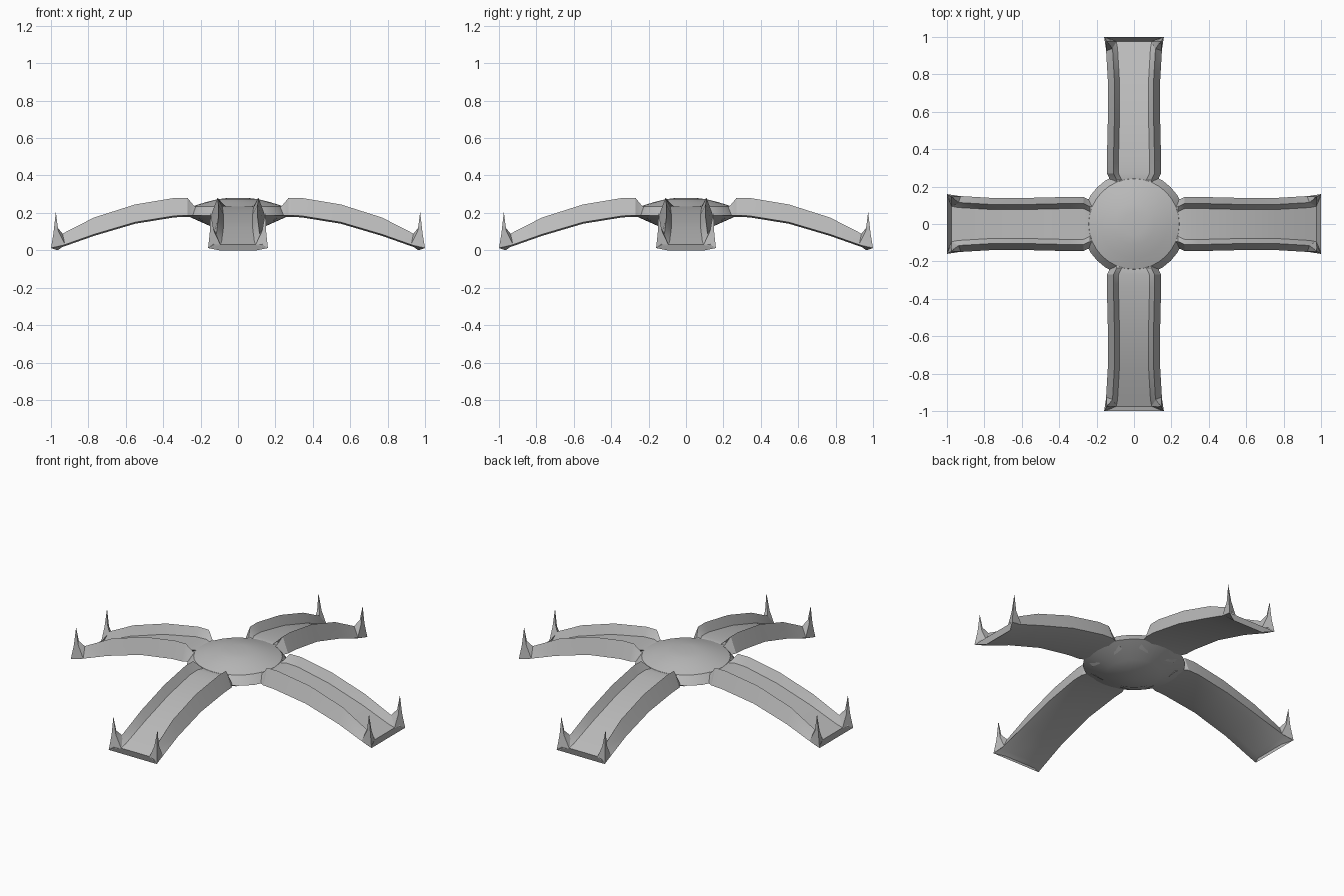
import bpy, bmesh, math
from mathutils import Matrix, Vector

cube = bpy.data.objects.get("Cube")
if cube:
    bpy.data.objects.remove(cube)

grey = bpy.data.materials.new("plain_grey")
grey.use_nodes = True
GREY = (0.5, 0.5, 0.5, 1)
grey.diffuse_color = GREY
grey.node_tree.nodes["Principled BSDF"].inputs["Base Color"].default_value = GREY


def finish(bm, name, angle=30):
    bmesh.ops.recalc_face_normals(bm, faces=bm.faces)
    mesh = bpy.data.meshes.new(name)
    bm.to_mesh(mesh)
    bm.free()
    mesh.materials.append(grey)
    obj = bpy.data.objects.new(name, mesh)
    bpy.context.collection.objects.link(obj)
    bpy.ops.object.select_all(action='DESELECT')
    obj.select_set(True)
    bpy.context.view_layer.objects.active = obj
    bpy.ops.object.shade_smooth_by_angle(angle=math.radians(angle))
    return obj


def loft(bm, rings, cap_start=True, cap_end=True):
    rows = [[bm.verts.new(p) for p in ring] for ring in rings]
    for a, b in zip(rows, rows[1:]):
        for i in range(len(a)):
            j = (i + 1) % len(a)
            bm.faces.new((a[i], a[j], b[j], b[i]))
    if cap_start:
        bm.faces.new(rows[0])
    if cap_end:
        bm.faces.new(rows[-1])
    return rows


# Hub: shallow dome with a bevelled rim and a conical underside
def make_hub():
    bm = bmesh.new()
    profile = [(0, .28), (.06, .279), (.11, .273), (.18, .255), (.242, .235),
               (.278, .187), (.15, .13), (0, .095)]
    verts = [bm.verts.new((r, 0, z)) for r, z in profile]
    edges = [bm.edges.new(pair) for pair in zip(verts, verts[1:])]
    bmesh.ops.spin(bm, geom=verts + edges, axis=(0, 0, 1), cent=(0, 0, 0),
                   angle=math.tau, steps=32, use_duplicate=False)
    bmesh.ops.remove_doubles(bm, verts=bm.verts, dist=0.0005)
    finish(bm, "hub", 25)


# Arm stations: distance, underside, ridge, floor, half width
STATIONS = [(.19, .16, .225, .225, .125), (.235, .187, .237, .234, .128),
            (.27, .187, .28, .234, .144), (.34, .184, .28, .23, .145),
            (.55, .15, .245, .19, .14), (.77, .085, .175, .12, .14),
            (.94, .025, .088, .045, .15)]


def section(x, under, ridge, floor, w):
    half = [(x, w * .6, under - .008), (x, w, under),
            (x, w - .035, ridge), (x, w - .062, floor)]
    return half + [(px, -y, z) for px, y, z in reversed(half)]


def make_arm(name, turn):
    bm = bmesh.new()
    rings = [section(*s) for s in STATIONS]
    tip = [(.965, .1, 0), (1, .16, .012), (.99, .13, .03), (.975, .095, .03)]
    rings.append(tip + [(x, -y, z) for x, y, z in reversed(tip)])
    loft(bm, rings)
    bm.transform(turn)
    finish(bm, name)


# Claw: tapering concave spike at each outer corner of an arm
def make_claw(name, side, turn):
    bm = bmesh.new()
    base = [Vector(p) for p in ((.925, .148, .03), (.935, .113, .085),
                                (.975, .092, .025), (1, .16, .012))]
    centre = sum(base, Vector()) / 4
    middle = [Vector((.972, .14, .105)) + (p - centre) * .34 for p in base]
    rows = loft(bm, [base, middle], cap_end=False)
    peak = bm.verts.new((.974, .147, .205))
    for i in range(4):
        bm.faces.new((rows[1][i], rows[1][(i + 1) % 4], peak))
    bm.transform(turn @ Matrix.Diagonal((1, side, 1, 1)))
    finish(bm, name)


make_hub()
for i, label in enumerate(("left", "back", "right", "front")):
    turn = Matrix.Rotation(i * math.pi / 2, 4, 'Z')
    make_arm(label + "_arm", turn)
    for side, end in ((1, "a"), (-1, "b")):
        make_claw(f"{label}_claw_{end}", side, turn)
